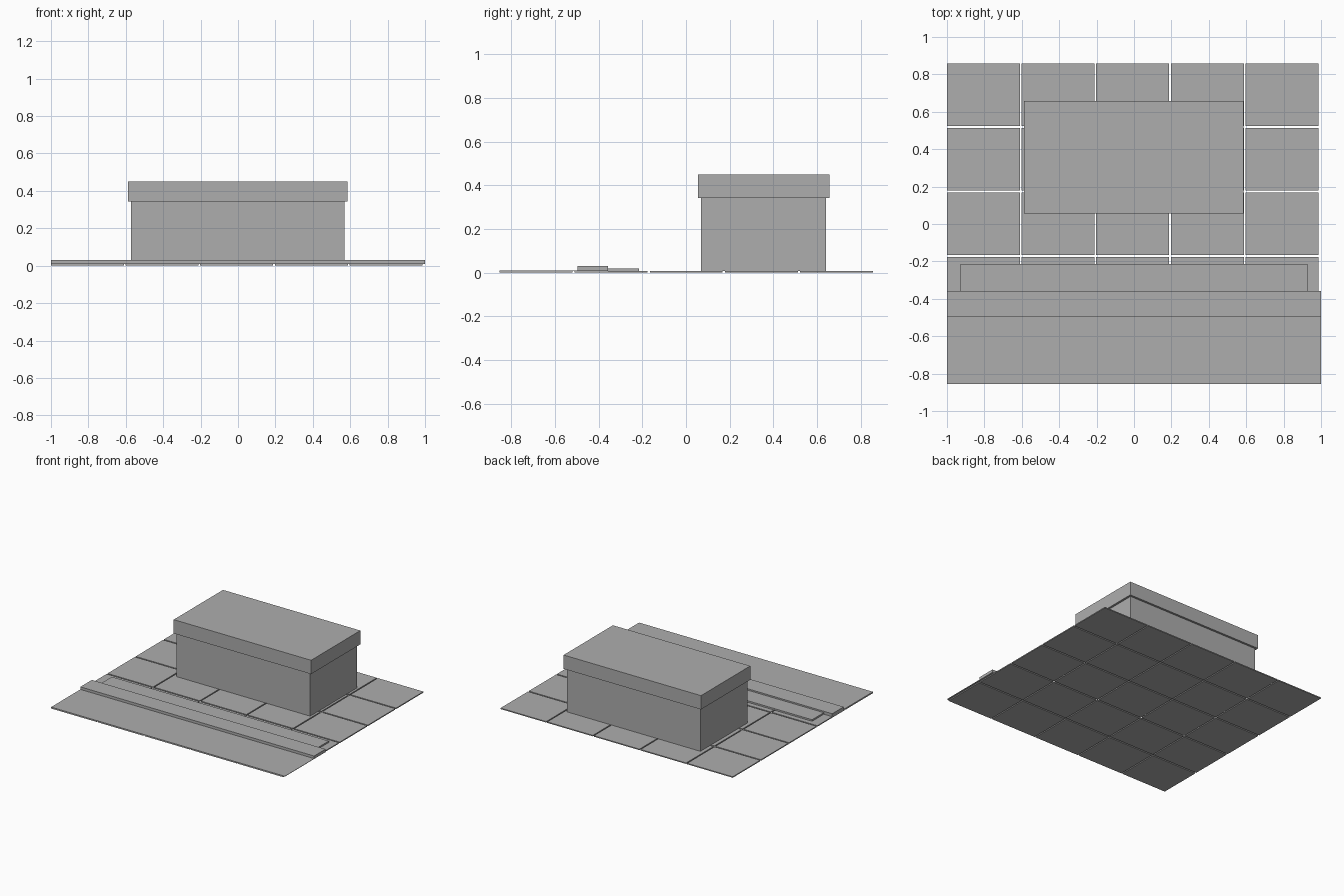
import bpy

if "Cube" in bpy.data.objects:
    bpy.data.objects.remove(bpy.data.objects["Cube"])

grey = bpy.data.materials.new("plain_grey")
grey.diffuse_color = (0.42, 0.42, 0.42, 1)
grey.use_nodes = True
grey.node_tree.nodes["Principled BSDF"].inputs["Base Color"].default_value = grey.diffuse_color


def box(name, x0, x1, y0, y1, z0, z1):
    """Axis-aligned box given by its limits."""
    bpy.ops.mesh.primitive_cube_add(size=1)
    ob = bpy.context.object
    ob.name = name
    for v in ob.data.vertices:
        v.co = (x1 if v.co.x > 0 else x0,
                y1 if v.co.y > 0 else y0,
                z1 if v.co.z > 0 else z0)
    ob.data.materials.append(grey)
    return ob


# Ground: five by five paving slabs with narrow open joints
for row in range(5):
    for col in range(5):
        x = -1.0 + 0.399 * col
        y = -0.855 + 0.3445 * row
        box(f"paving_slab_{row}_{col}", x, x + 0.39, y, y + 0.334, 0, 0.008)

# Street strip along the front, kerb and lower step behind it
box("road", -1.0, 1.0, -0.855, -0.498, 0.008, 0.011)
box("kerb", -1.0, 1.0, -0.498, -0.358, 0.008, 0.031)
box("kerb_step", -0.928, 0.927, -0.358, -0.215, 0.008, 0.02)

# Building block with an overhanging flat roof
box("building_walls", -0.573, 0.57, 0.068, 0.642, 0.008, 0.342)
box("roof_slab", -0.589, 0.586, 0.056, 0.658, 0.342, 0.449)
